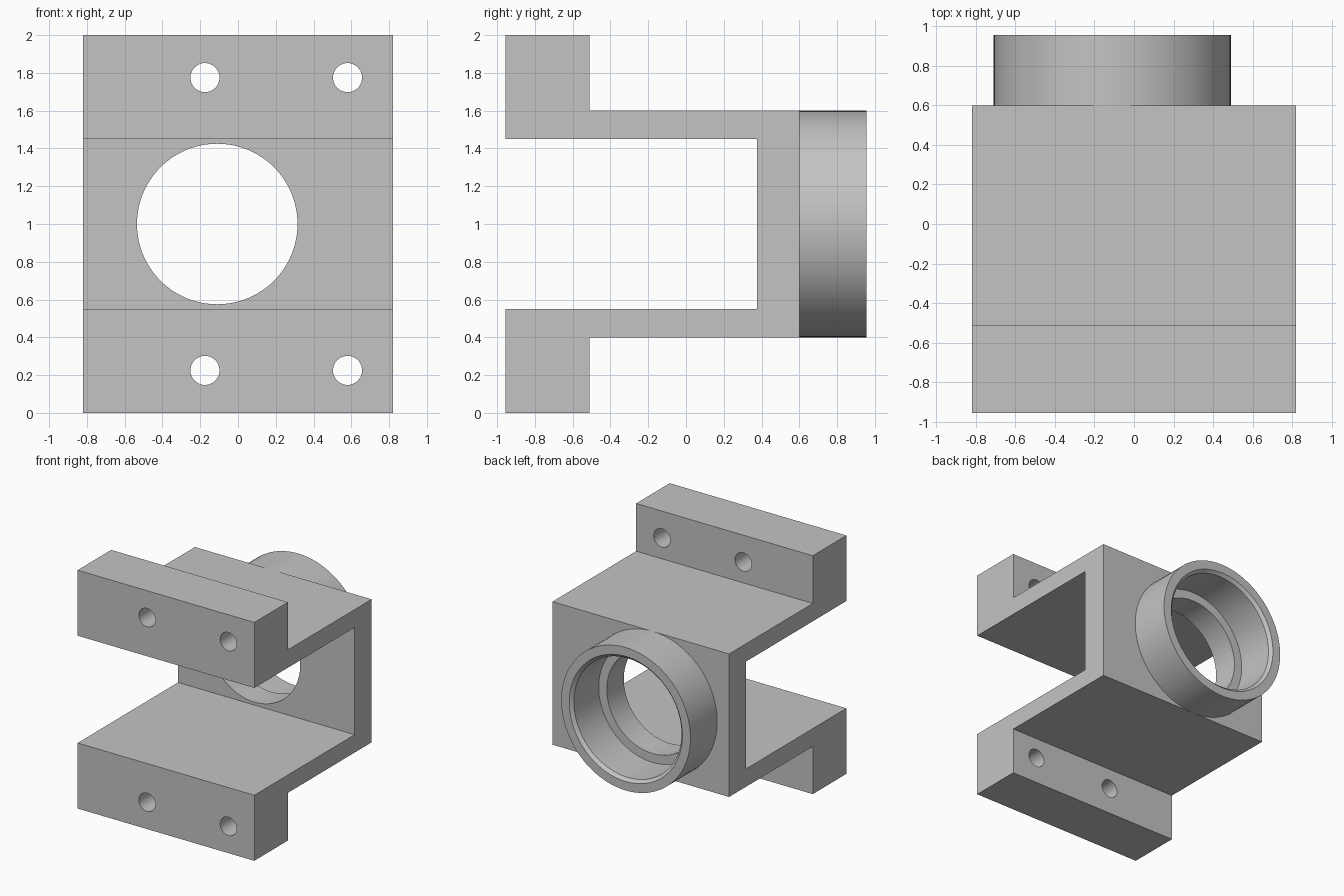
import bpy, bmesh, math
from mathutils import Matrix

cube = bpy.data.objects.get("Cube")
if cube:
    bpy.data.objects.remove(cube, do_unlink=True)

# Single material
grey = bpy.data.materials.new("machined grey")
grey.use_nodes = True
colour = (0.55, 0.55, 0.55, 1)
grey.diffuse_color = colour
grey.node_tree.nodes["Principled BSDF"].inputs["Base Color"].default_value = colour

HALF_WIDTH = 0.82
FRONT, BACK, RIM = -0.955, 0.6, 0.955
FLANGE_BACK, WEB_FRONT = -0.51, 0.375
AXIS_X, AXIS_Z = -0.11, 1.0
BORE = 0.425


def finish(bm, name):
    bmesh.ops.recalc_face_normals(bm, faces=bm.faces)
    mesh = bpy.data.meshes.new(name)
    bm.to_mesh(mesh)
    bm.free()
    mesh.materials.append(grey)
    obj = bpy.data.objects.new(name, mesh)
    bpy.context.collection.objects.link(obj)
    return obj


def select_only(obj):
    bpy.ops.object.select_all(action='DESELECT')
    obj.select_set(True)
    bpy.context.view_layer.objects.active = obj


def smooth(obj):
    select_only(obj)
    bpy.ops.object.shade_smooth_by_angle(angle=math.radians(30))


def drill(target, x, z, radius, y0, y1, segments):
    """Cut a round hole along y."""
    bm = bmesh.new()
    place = Matrix.Translation((x, (y0 + y1) / 2, z)) @ Matrix.Rotation(math.pi / 2, 4, 'X')
    bmesh.ops.create_cone(bm, cap_ends=True, segments=segments, radius1=radius,
                          radius2=radius, depth=y1 - y0, matrix=place)
    cutter = finish(bm, "hole_cutter")
    cutter.hide_render = True
    mod = target.modifiers.new("hole", 'BOOLEAN')
    mod.operation, mod.solver, mod.object = 'DIFFERENCE', 'EXACT', cutter
    select_only(target)
    bpy.ops.object.modifier_apply(modifier=mod.name)
    bpy.data.objects.remove(cutter, do_unlink=True)


# Bracket: upper half of the side profile, mirrored about the bore axis
upper = [(WEB_FRONT, 0.45), (FRONT, 0.45), (FRONT, 1.0),
         (FLANGE_BACK, 1.0), (FLANGE_BACK, 0.6), (BACK, 0.6)]
profile = upper + [(y, -h) for y, h in reversed(upper)]
bm = bmesh.new()
side = bm.faces.new([bm.verts.new((-HALF_WIDTH, y, AXIS_Z + h)) for y, h in profile])
extruded = bmesh.ops.extrude_face_region(bm, geom=[side])["geom"]
bmesh.ops.translate(bm, vec=(2 * HALF_WIDTH, 0, 0),
                    verts=[g for g in extruded if isinstance(g, bmesh.types.BMVert)])
bracket = finish(bm, "bracket")

# Centre bore and four flange holes
drill(bracket, AXIS_X, AXIS_Z, BORE, 0.2, 0.8, 96)
for x in (-0.175, 0.58):
    for z in (0.225, 1.775):
        drill(bracket, x, z, 0.077, FRONT - 0.1, FLANGE_BACK + 0.1, 40)
smooth(bracket)

# Bearing collar: turned ring with a chamfered mouth, seated in the web
section = [(0.6, BACK - 0.005), (0.6, RIM), (0.525, RIM),
           (0.5, RIM - 0.025), (0.5, BACK - 0.005)]
bm = bmesh.new()
verts = [bm.verts.new((AXIS_X + r, y, AXIS_Z)) for r, y in section]
edges = [bm.edges.new((verts[i], verts[(i + 1) % len(verts)])) for i in range(len(verts))]
bmesh.ops.spin(bm, geom=verts + edges, cent=(AXIS_X, 0, AXIS_Z), axis=(0, 1, 0),
               angle=2 * math.pi, steps=96)
bmesh.ops.remove_doubles(bm, verts=bm.verts, dist=0.0005)
smooth(finish(bm, "bearing_collar"))
